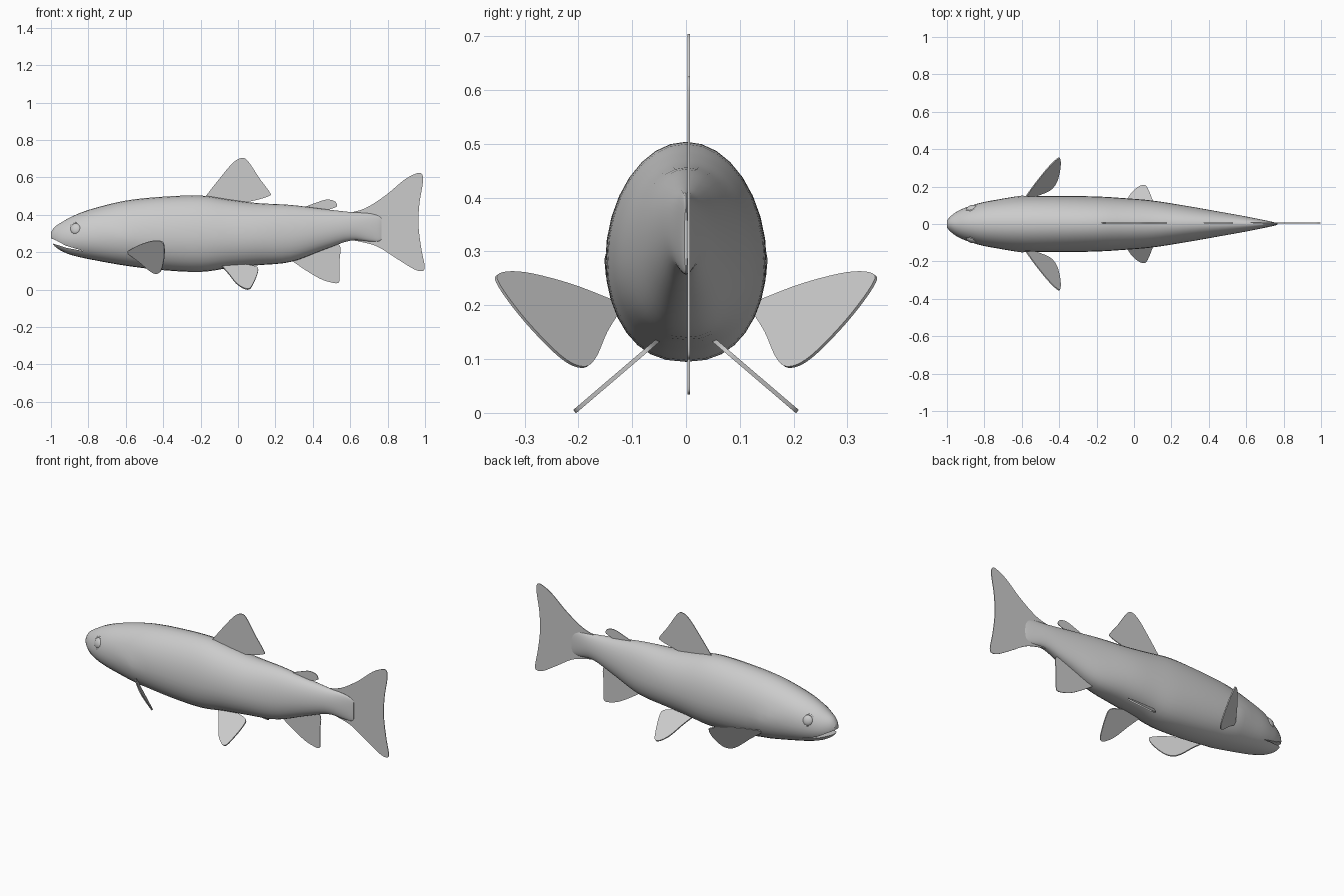
import bpy, bmesh, math
from mathutils import Vector

cube = bpy.data.objects.get("Cube")
if cube:
    bpy.data.objects.remove(cube)


def material(name, value):
    m = bpy.data.materials.new(name)
    m.use_nodes = True
    color = (value, value, value, 1)
    m.diffuse_color = color
    m.node_tree.nodes["Principled BSDF"].inputs["Base Color"].default_value = color
    return m


SKIN = material("grey skin", 0.6)


def finish(name, bm, mat=SKIN, angle=40):
    bmesh.ops.recalc_face_normals(bm, faces=bm.faces)
    mesh = bpy.data.meshes.new(name)
    bm.to_mesh(mesh)
    bm.free()
    ob = bpy.data.objects.new(name, mesh)
    bpy.context.collection.objects.link(ob)
    mesh.materials.append(mat)
    bpy.ops.object.select_all(action='DESELECT')
    ob.select_set(True)
    bpy.context.view_layer.objects.active = ob
    bpy.ops.object.shade_smooth_by_angle(angle=math.radians(angle))
    return ob


def spline(points, steps):
    """Catmull-Rom through points of any dimension."""
    out = []
    n = len(points)
    for i in range(n - 1):
        a, b, c, d = (Vector(points[min(max(j, 0), n - 1)]) for j in range(i - 1, i + 3))
        for s in range(steps):
            t = s / steps
            out.append(b + 0.5 * t * (c - a + t * (2 * a - 5 * b + 4 * c - d
                                                  + t * (3 * (b - c) + d - a))))
    return out + [Vector(points[-1])]


# Body stations: x, belly height, back height, half width
STATIONS = [
    (-1.0, .265, .305, .018), (-.98, .232, .335, .042), (-.94, .205, .362, .07),
    (-.88, .182, .395, .095), (-.78, .16, .432, .122), (-.6, .128, .476, .145),
    (-.4, .104, .497, .15), (-.2, .095, .503, .147), (-.05, .115, .482, .138),
    (.1, .13, .463, .125), (.28, .148, .453, .097), (.45, .21, .432, .067),
    (.6, .262, .415, .04), (.7, .258, .408, .02), (.75, .258, .395, .009),
    (.768, .27, .38, .003)]
SIDES = 32

bm = bmesh.new()
rings = []
for x, low, high, width in spline(STATIONS, 4):
    middle = low + (high - low) * .45
    ring = []
    for k in range(SIDES):
        a = 2 * math.pi * k / SIDES
        c, s = math.cos(a), math.sin(a)
        power = 1 if s > 0 else .85
        y = width * math.copysign(abs(c) ** power, c)
        z = middle + s * ((high - middle) if s > 0 else (middle - low))
        # Gill cover: a low bulge that ends in a curved step
        edge = -.58 - 2.5 * (z - .22) ** 2
        if edge - .14 < x < edge and z < .34:
            y *= 1 + .05 * (x - edge + .14) / .14
        ring.append(bm.verts.new((x, y, z)))
    rings.append(ring)
for r, q in zip(rings, rings[1:]):
    for k in range(SIDES):
        j = (k + 1) % SIDES
        bm.faces.new((r[k], r[j], q[j], q[k]))
bm.faces.new(rings[0])
bm.faces.new(rings[-1])
body = finish("body", bm)

# Mouth: a narrow wedge cut between the jaws
MOUTH = [(-1.03, .288), (-.97, .262), (-.92, .235), (-.82, .205), (-.92, .224), (-1.03, .26)]
bm = bmesh.new()
face = bm.faces.new([bm.verts.new((x, -.2, z)) for x, z in MOUTH])
out = bmesh.ops.extrude_face_region(bm, geom=[face])
bmesh.ops.translate(bm, vec=(0, .4, 0),
                    verts=[v for v in out["geom"] if isinstance(v, bmesh.types.BMVert)])
cutter = finish("mouth_cutter", bm)
cut = body.modifiers.new("mouth", 'BOOLEAN')
cut.operation = 'DIFFERENCE'
cut.object = cutter
bpy.context.view_layer.objects.active = body
bpy.ops.object.modifier_apply(modifier=cut.name)
bpy.data.objects.remove(cutter)
body.select_set(True)
bpy.context.view_layer.objects.active = body
bpy.ops.object.shade_smooth_by_angle(angle=math.radians(35))


def fin(name, outline, place, thickness=.004):
    """Thin fin from a rounded outline, set in space by the place function."""
    bm = bmesh.new()
    path = spline(outline, 5)
    face = bm.faces.new([bm.verts.new(place(*p)) for p in path])
    face.normal_update()
    offset = face.normal * thickness
    out = bmesh.ops.extrude_face_region(bm, geom=[face])
    top = [v for v in out["geom"] if isinstance(v, bmesh.types.BMVert)]
    bmesh.ops.translate(bm, vec=offset, verts=top)
    bmesh.ops.translate(bm, vec=-offset / 2, verts=bm.verts)
    bmesh.ops.triangulate(bm, faces=[f for f in bm.faces if len(f.verts) > 4])
    return finish(name, bm)


def upright(x, z):
    return (x, .005, z)


# Fins on the centre line
fin("dorsal_fin", [(-.18, .49), (-.11, .58), (-.03, .675), (.02, .704), (.055, .685),
                   (.115, .595), (.17, .52), (.165, .5), (.08, .475), (-.05, .45)], upright)
fin("adipose_fin", [(.35, .44), (.41, .462), (.47, .481), (.515, .474), (.53, .45),
                    (.515, .438), (.47, .425), (.4, .425)], upright)
fin("anal_fin", [(.28, .16), (.36, .105), (.44, .058), (.5, .038), (.535, .036),
                 (.543, .06), (.543, .15), (.54, .24), (.44, .24), (.34, .2)], upright)
fin("tail_fin", [(.58, .408), (.68, .435), (.79, .505), (.89, .588), (.96, .623),
                 (.985, .615), (.988, .57), (.97, .46), (.965, .345), (.98, .22),
                 (.998, .125), (.985, .1), (.94, .11), (.85, .165), (.75, .228),
                 (.66, .255), (.58, .268)], upright)

for side, word in ((1, "left"), (-1, "right")):
    # Pectoral fin: spans outward and back from behind the gill
    def pectoral(x, z):
        y = .135 + (x + .58) * 1.0 + (z - .2) * .75
        return (x, side * y, z)

    fin(word + "_pectoral_fin",
        [(-.59, .205), (-.53, .238), (-.46, .26), (-.41, .258), (-.395, .235), (-.395, .17),
         (-.41, .105), (-.435, .085), (-.47, .1), (-.53, .15), (-.585, .19)], pectoral, .006)

    # Pelvic fin: a slanted blade below the belly
    def pelvic(x, z):
        return (x, side * (.06 + (.128 - z) * 1.17), z)

    fin(word + "_pelvic_fin",
        [(-.09, .13), (-.05, .085), (-.01, .035), (.03, .008), (.06, .004), (.08, .03),
         (.105, .09), (.1, .12), (.03, .135)], pelvic, .008)

    # Eye with a raised rim
    where = Vector((-.868, side * .083, .325))
    tilt = Vector((-.3, side * .9, .3)).to_track_quat('Z', 'Y')
    bpy.ops.mesh.primitive_uv_sphere_add(segments=20, ring_count=12, radius=.03, location=where)
    eye = bpy.context.object
    eye.scale = (1, 1, .55)
    bpy.ops.mesh.primitive_torus_add(major_radius=.033, minor_radius=.005, major_segments=24,
                                     minor_segments=8, location=where)
    rim = bpy.context.object
    for ob, name in ((eye, "_eye"), (rim, "_eye_rim")):
        ob.name = word + name
        ob.rotation_euler = tilt.to_euler()
        ob.data.materials.append(SKIN)
        ob.select_set(True)
        bpy.context.view_layer.objects.active = ob
        bpy.ops.object.shade_smooth()
